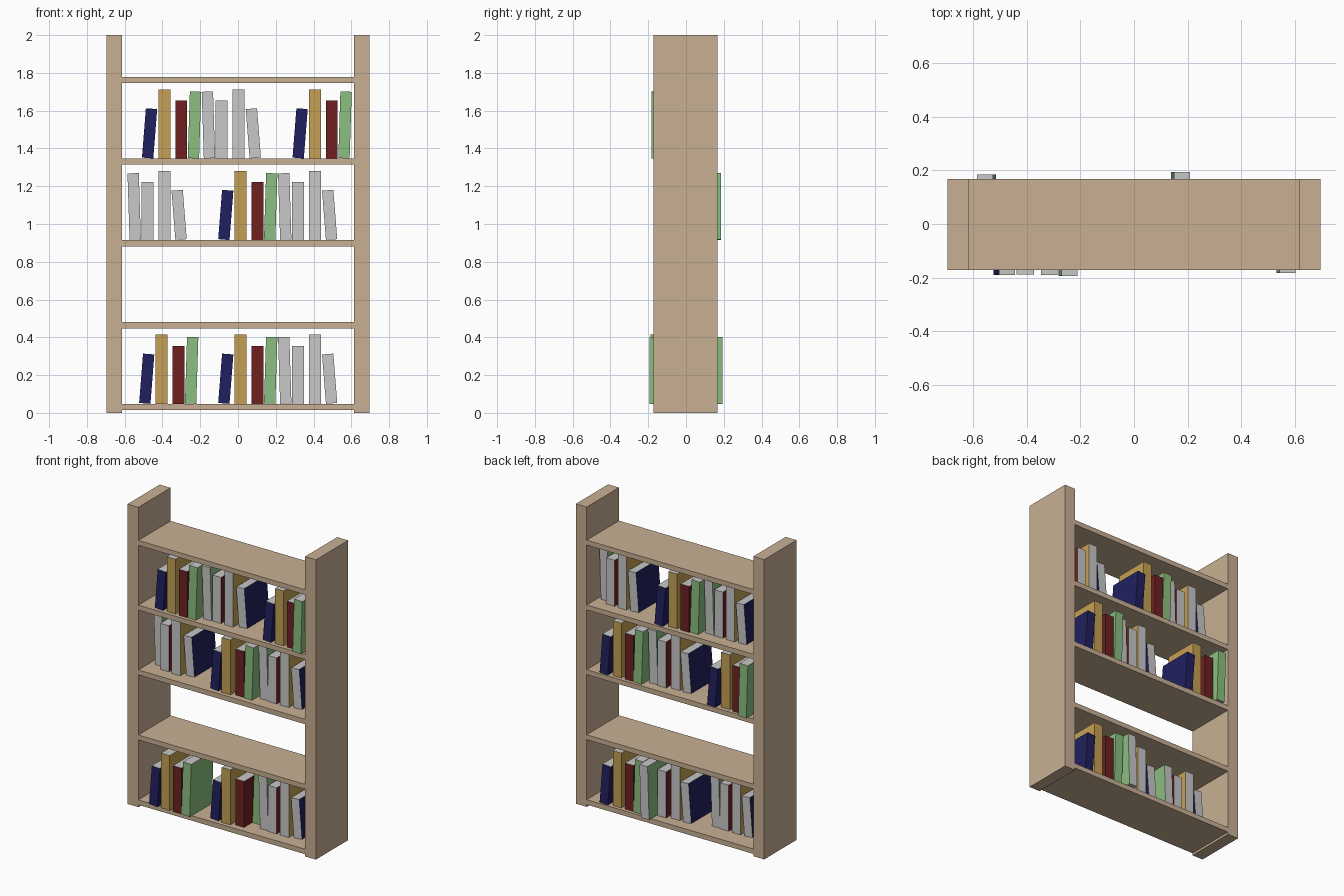
import bpy, bmesh, math
from mathutils import Matrix, Vector

if "Cube" in bpy.data.objects:
    bpy.data.objects.remove(bpy.data.objects["Cube"])

def material(name, rgb):
    m = bpy.data.materials.new(name)
    m.diffuse_color = (*rgb, 1)
    m.use_nodes = True
    m.node_tree.nodes["Principled BSDF"].inputs["Base Color"].default_value = m.diffuse_color
    return m

wood = material("light_wood", (0.578, 0.434, 0.296))
paper = material("paper_grey", (0.578, 0.578, 0.578))
navy = material("navy_cover", (0.0144, 0.0144, 0.115))
gold = material("gold_cover", (0.558, 0.352, 0.091))
red = material("dark_red_cover", (0.156, 0.0144, 0.0144))
green = material("green_cover", (0.258, 0.521, 0.216))

def box(name, lo, hi, mats, matrix=Matrix()):
    lo, hi = Vector(lo), Vector(hi)
    bm = bmesh.new()
    bmesh.ops.create_cube(bm, size=1)
    for v in bm.verts:
        v.co = (lo + hi) / 2 + Vector(a * b for a, b in zip(v.co, hi - lo))
    bm.normal_update()
    if len(mats) > 1:
        # top, bottom and fore edge show the pages
        for f in bm.faces:
            f.material_index = int(abs(f.normal.z) > 0.5 or f.normal.y > 0.5)
    bm.transform(matrix)
    me = bpy.data.meshes.new(name)
    bm.to_mesh(me)
    bm.free()
    for m in mats:
        me.materials.append(m)
    ob = bpy.data.objects.new(name, me)
    bpy.context.collection.objects.link(ob)
    return ob

# Frame: two uprights and five shelves
Y0, Y1 = -0.172, 0.168
for side, x in (("left", -0.655), ("right", 0.655)):
    box(side + "_upright", (x - 0.04, Y0, 0), (x + 0.04, Y1, 2), [wood])
TOPS = [0.048, 0.481, 0.915, 1.347, 1.779]
for i, z in enumerate(TOPS):
    box(f"shelf_{i + 1}", (-0.615, Y0, z - 0.033), (0.615, Y1, z), [wood])

# Book set: name, cover, right bottom corner x, width, height, lean in degrees
BOOKS = [("navy_book", navy, -0.0585, 0.06, 0.262, 4.5),
         ("gold_book", gold, 0.032, 0.064, 0.366, 0),
         ("red_book", red, 0.121, 0.063, 0.307, 0),
         ("green_book", green, 0.184, 0.06, 0.353, 1.8)]
DEPTH = 0.236

def book_set(x, z, spines, turned=False):
    """Four books; spines = distance of each spine in front of the middle."""
    for (name, cover, right, w, h, lean), s in zip(BOOKS, spines):
        mat = (Matrix.Translation((x, 0, z))
               @ Matrix.Rotation(math.pi if turned else 0, 4, 'Z')
               @ Matrix.Translation((right, -s, 0))
               @ Matrix.Rotation(math.radians(lean), 4, 'Y'))
        box(name, (-w, 0, 0), (0, DEPTH, h), [cover, paper], mat)

# Bottom shelf
book_set(-0.405, TOPS[0], (0.190, 0.188, 0.190, 0.194))
book_set(0.0135, TOPS[0], (0.142, 0.145, 0.128, 0.043))
book_set(0.407, TOPS[0], (0.160, 0.145, 0.145, 0.150), True)
# Middle shelf
book_set(-0.39, TOPS[2], (0.165, 0.140, 0.148, 0.184), True)
book_set(0.0135, TOPS[2], (0.142, 0.145, 0.128, 0.135))
book_set(0.407, TOPS[2], (0.160, 0.145, 0.145, 0.150), True)
# Upper shelf
book_set(-0.39, TOPS[3], (0.150, 0.147, 0.150, 0.150))
book_set(0.003, TOPS[3], (0.158, 0.135, 0.135, 0.130), True)
book_set(0.407, TOPS[3], (0.150, 0.145, 0.148, 0.183))
